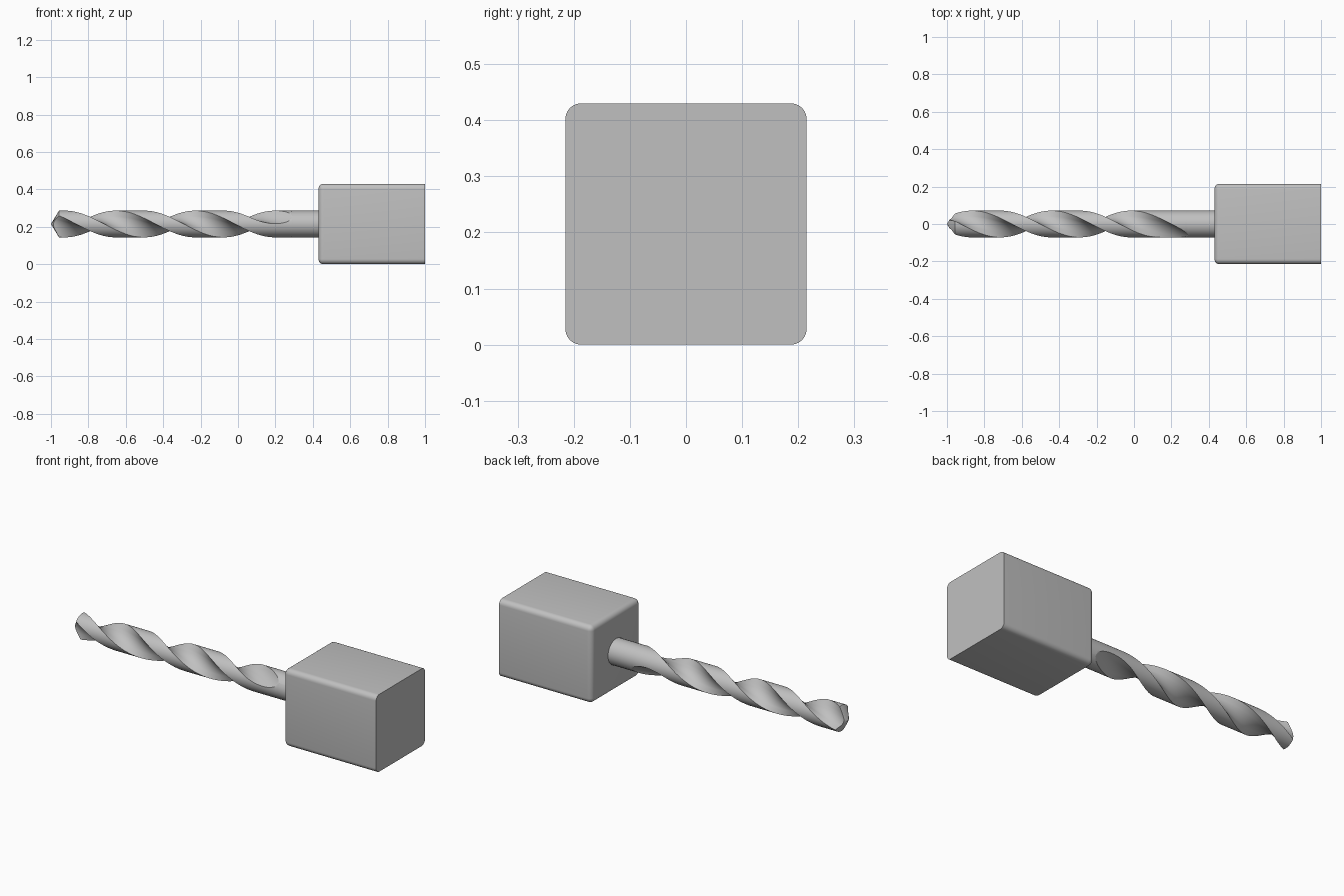
import bpy, bmesh, math

cube = bpy.data.objects.get("Cube")
if cube:
    bpy.data.objects.remove(cube, do_unlink=True)

AXIS_Z = 0.215          # height of the drill axis
R = 0.0715              # drill radius
WEB = 0.022             # half thickness left between the flutes
CUT = 0.1226            # radius of the flute cutter
HALF_TURN = 0.425       # length of half a helix turn
LIFT, END = 0.06, 0.29  # where the cutter starts lifting, and where it leaves

steel = bpy.data.materials.new("grey steel")
steel.use_nodes = True
steel.diffuse_color = (0.53, 0.53, 0.53, 1)
steel.node_tree.nodes["Principled BSDF"].inputs["Base Color"].default_value = steel.diffuse_color


def finish(bm, name, angle):
    bmesh.ops.recalc_face_normals(bm, faces=bm.faces)
    mesh = bpy.data.meshes.new(name)
    bm.to_mesh(mesh)
    bm.free()
    mesh.materials.append(steel)
    ob = bpy.data.objects.new(name, mesh)
    bpy.context.collection.objects.link(ob)
    bpy.ops.object.select_all(action="DESELECT")
    ob.select_set(True)
    bpy.context.view_layer.objects.active = ob
    bpy.ops.object.shade_smooth_by_angle(angle=math.radians(angle))
    return ob


# Square shank block: rounded everywhere except around the rear face
bm = bmesh.new()
bmesh.ops.create_cube(bm, size=1)
for v in bm.verts:
    v.co = (0.715 + v.co.x * 0.57, v.co.y * 0.43, AXIS_Z + v.co.z * 0.43)
edges = [e for e in bm.edges if min(v.co.x for v in e.verts) < 0.9]
bmesh.ops.bevel(bm, geom=edges, offset=0.028, segments=6, profile=0.5, affect="EDGES")
finish(bm, "shank_block", 35)


def flute_state(x):
    """Cutter distance from the axis and flute direction at position x."""
    d = min(max(x - LIFT, 0), END - LIFT)
    span = END - LIFT
    c = CUT + WEB + (R - WEB) * (d / span) ** 2
    run = min(x - LIFT, 0) + d - 0.42 * d * d / span
    return c, math.pi / 2 + math.pi * run / HALF_TURN


FLUTE, LAND = 16, 14


def section_point(x, side, k):
    """Polar radius and angle of point k on one half of the cross-section."""
    c, turn = flute_state(x)
    h = math.acos(min(1, (c * c + R * R - CUT * CUT) / (2 * c * R)))
    h = max(h, 0.01)
    if k <= FLUTE:
        a = -h + 2 * h * k / FLUTE
        r = c * math.cos(a) - math.sqrt(max(0, CUT ** 2 - (c * math.sin(a)) ** 2))
        r = R if k in (0, FLUTE) else min(R, r)
    else:
        a = h + (math.pi - 2 * h) * (k - FLUTE) / LAND
        r = R
    return r, a + turn + side * math.pi


# Twist drill: cross-section swept along the helix, with a conical point
bm = bmesh.new()
RINGS, BACK = 150, 0.44
rings = []
for i in range(RINGS + 1):
    ring = []
    for side in (0, 1):
        for k in range(FLUTE + LAND):
            r0, _ = section_point(-1, side, k)
            start = -1 + 0.6 * r0
            x = start + (BACK - start) * i / RINGS
            r, a = section_point(x, side, k)
            ring.append(bm.verts.new((x, r * math.cos(a), AXIS_Z + r * math.sin(a))))
    rings.append(ring)
n = len(rings[0])
for lower, upper in zip(rings, rings[1:]):
    for j in range(n):
        bm.faces.new((lower[j], lower[(j + 1) % n], upper[(j + 1) % n], upper[j]))
tip = bm.verts.new((-1, 0, AXIS_Z))
for j in range(n):
    bm.faces.new((tip, rings[0][(j + 1) % n], rings[0][j]))
bm.faces.new(rings[-1])
finish(bm, "twist_drill", 30)
